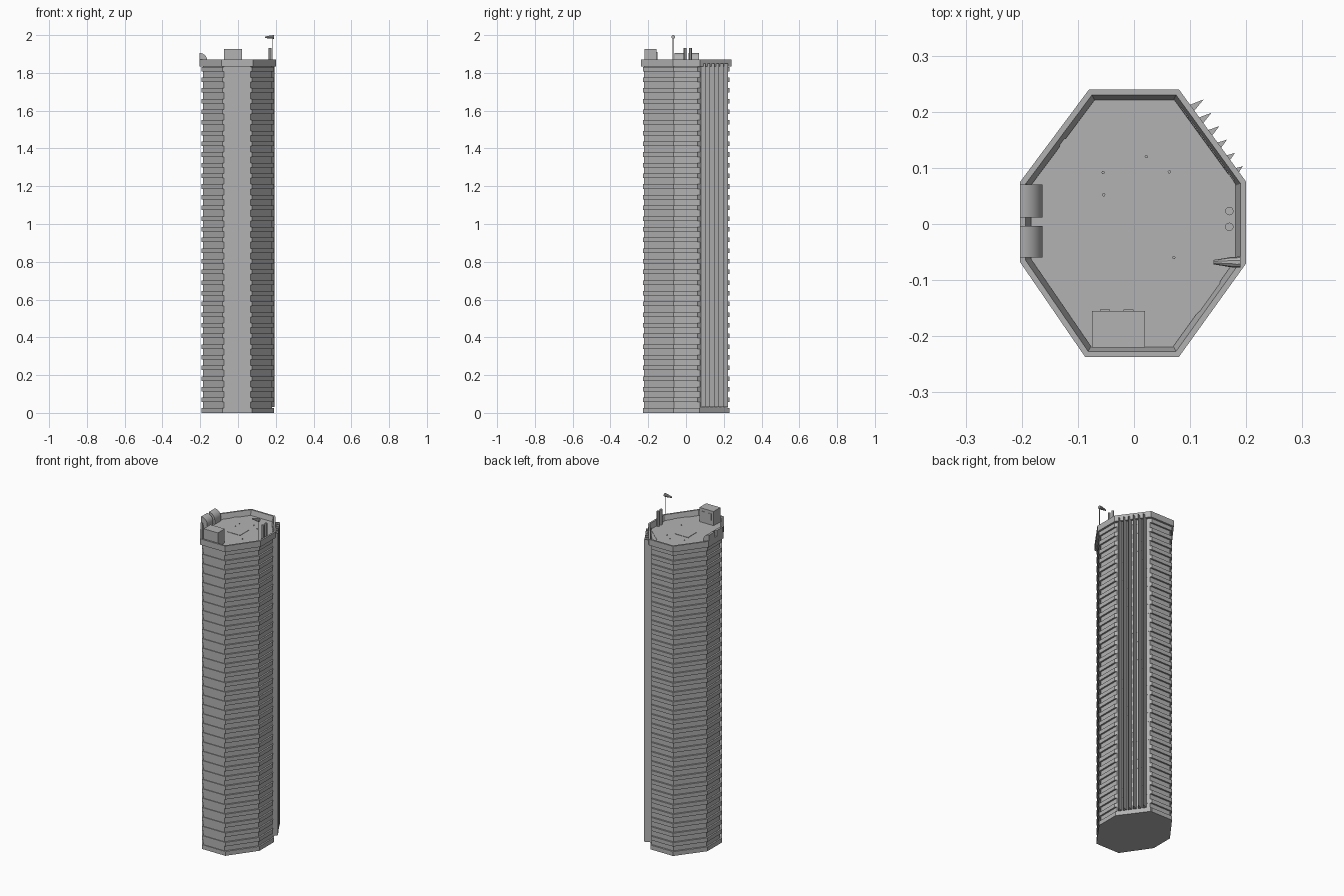
import bpy, bmesh
from math import pi, sin, cos
from mathutils import Vector

cube = bpy.data.objects.get("Cube")
if cube:
    bpy.data.objects.remove(cube)

concrete = bpy.data.materials.new("concrete_grey")
GREY = (0.45, 0.45, 0.45, 1)
concrete.use_nodes = True
concrete.diffuse_color = GREY
concrete.node_tree.nodes["Principled BSDF"].inputs["Base Color"].default_value = GREY

# Tower outline, counter-clockwise; edge 1 carries the fins, edge 6 is the front
OUTLINE = [Vector(p) for p in ((0.2, -0.07), (0.2, 0.075), (0.08, 0.24), (-0.08, 0.24),
                               (-0.203, 0.075), (-0.203, -0.068), (-0.087, -0.237), (0.08, -0.237))]
FIN_EDGE, FRONT_EDGE = 1, 6
ROOF, RIM = 1.84, 1.87


def inset(dist, fin=None, front=None):
    """Outline moved inwards, with optional other distances on two edges."""
    n = len(OUTLINE)
    d = [dist] * n
    d[FIN_EDGE] = dist if fin is None else fin
    d[FRONT_EDGE] = dist if front is None else front
    lines = []
    for i in range(n):
        a, b = OUTLINE[i], OUTLINE[(i + 1) % n]
        t = (b - a).normalized()
        normal = Vector((t.y, -t.x))
        lines.append((normal, normal.dot(a) - d[i]))
    pts = []
    for i in range(n):
        (p, c), (q, e) = lines[i - 1], lines[i]
        det = p.x * q.y - p.y * q.x
        pts.append(Vector(((c * q.y - e * p.y) / det, (p.x * e - q.x * c) / det)))
    return pts


def finish(name, bm, smooth=False):
    bmesh.ops.recalc_face_normals(bm, faces=bm.faces)
    mesh = bpy.data.meshes.new(name)
    bm.to_mesh(mesh)
    bm.free()
    mesh.materials.append(concrete)
    obj = bpy.data.objects.new(name, mesh)
    bpy.context.collection.objects.link(obj)
    if smooth:
        bpy.ops.object.select_all(action="DESELECT")
        obj.select_set(True)
        bpy.context.view_layer.objects.active = obj
        bpy.ops.object.shade_smooth_by_angle()
    return obj


def loft(bm, rings, closed=False):
    """Skin a list of equal rings of 3D points, capped unless closed."""
    vs = [[bm.verts.new(p) for p in ring] for ring in rings]
    pairs = list(zip(vs, vs[1:])) + ([(vs[-1], vs[0])] if closed else [])
    for lo, hi in pairs:
        for i in range(len(lo)):
            j = (i + 1) % len(lo)
            bm.faces.new((lo[i], lo[j], hi[j], hi[i]))
    if not closed:
        bm.faces.new(vs[0][::-1])
        bm.faces.new(vs[-1])


def ring(pts, z):
    return [(p[0], p[1], z) for p in pts]


def prism(bm, pts, z0, z1):
    loft(bm, [ring(pts, z0), ring(pts, z1)])


def circle(x, y, r, n=12):
    return [(x + r * cos(2 * pi * i / n), y + r * sin(2 * pi * i / n)) for i in range(n)]


def rect(x0, x1, y0, y1):
    return [(x0, y0), (x1, y0), (x1, y1), (x0, y1)]


def solid(name, pts, z0, z1, smooth=False):
    bm = bmesh.new()
    prism(bm, pts, z0, z1)
    return finish(name, bm, smooth)


# Recessed core, whose top is the roof deck
solid("tower_core", inset(0.019, fin=0.016, front=0.014), 0, ROOF)

# Projecting floor bands on every side but the finned one
bm = bmesh.new()
for i in range(33):
    z = 0.0565 * i
    prism(bm, inset(0.0095, fin=0.0155), z, z + 0.024)
finish("floor_bands", bm)
solid("base_band", inset(0.0098), 0, 0.026)

# Row of vertical fins on the back left corner
bm = bmesh.new()
a, b = inset(0.017)[FIN_EDGE:FIN_EDGE + 2]
along = (a - b).normalized()
out = Vector((-along.y, along.x))
first_tip, last_tip = Vector((0.124, 0.222)), Vector((0.194, 0.103))
for i in range(6):
    tip = first_tip.lerp(last_tip, i / 5)
    foot = tip - out * (tip - b).dot(out)
    prism(bm, [foot - along * 0.011, foot + along * 0.011, tip], 0.03, 1.85)
finish("corner_fins", bm)

# Parapet with a flat cap and sloping inner face
bm = bmesh.new()
profile = [(0.02, 1.834), (0, 1.834), (0, RIM), (0.01, RIM), (0.018, ROOF - 0.001)]
loft(bm, [ring(inset(d), z) for d, z in profile], closed=True)
finish("parapet", bm)

# Thin roof paving and landing square
solid("roof_paving", [(-0.13, 0.15), (-0.175, -0.05), (-0.1, -0.178), (0.045, -0.212),
                      (0.15, -0.13), (0.178, 0.08), (0.035, 0.205)], ROOF, ROOF + 0.002)
solid("landing_square", rect(-0.05, 0.035, -0.03, 0.053), ROOF, ROOF + 0.004)

# Small roof lights
bm = bmesh.new()
for x, y in ((-0.055, 0.092), (0.022, 0.12), (0.063, 0.093), (0.071, -0.06), (-0.054, 0.052)):
    prism(bm, circle(x, y, 0.003, 6), ROOF, ROOF + 0.006)
finish("roof_lights", bm)

# Plant room and its rear vents
solid("plant_room", rect(-0.075, 0.02, -0.22, -0.155), ROOF, 1.927)
bm = bmesh.new()
for x in (-0.052, -0.01):
    prism(bm, rect(x - 0.009, x + 0.009, -0.156, -0.152), 1.87, 1.91)
finish("plant_room_vents", bm)

# Pair of quarter-round hoods on the right edge
for name, y0, y1 in (("rear_hood", 0.012, 0.07), ("front_hood", -0.06, -0.004)):
    bm = bmesh.new()
    section = [(-0.203, ROOF), (-0.163, ROOF)]
    section += [(-0.203 + 0.04 * cos(t * pi / 16), 1.865 + 0.04 * sin(t * pi / 16)) for t in range(9)]
    loft(bm, [[(x, y, z) for x, z in section] for y in (y0, y1)])
    finish(name, bm, True)

# Two exhaust pipes
for name, y in (("rear_pipe", 0.023), ("front_pipe", -0.005)):
    solid(name, circle(0.17, y, 0.0075), ROOF, 1.933, True)

# Wind sock on its mast
solid("sock_mast", circle(0.184, -0.07, 0.0025, 8), ROOF, 2.0, True)
bm = bmesh.new()
sock = [(0.19, 0.010, 1.99), (0.172, 0.009, 1.99), (0.155, 0.006, 1.989), (0.142, 0.004, 1.988)]
loft(bm, [[(x, -0.068 + u, z + v) for u, v in circle(0, 0, r, 10)] for x, r, z in sock])
finish("wind_sock", bm, True)
